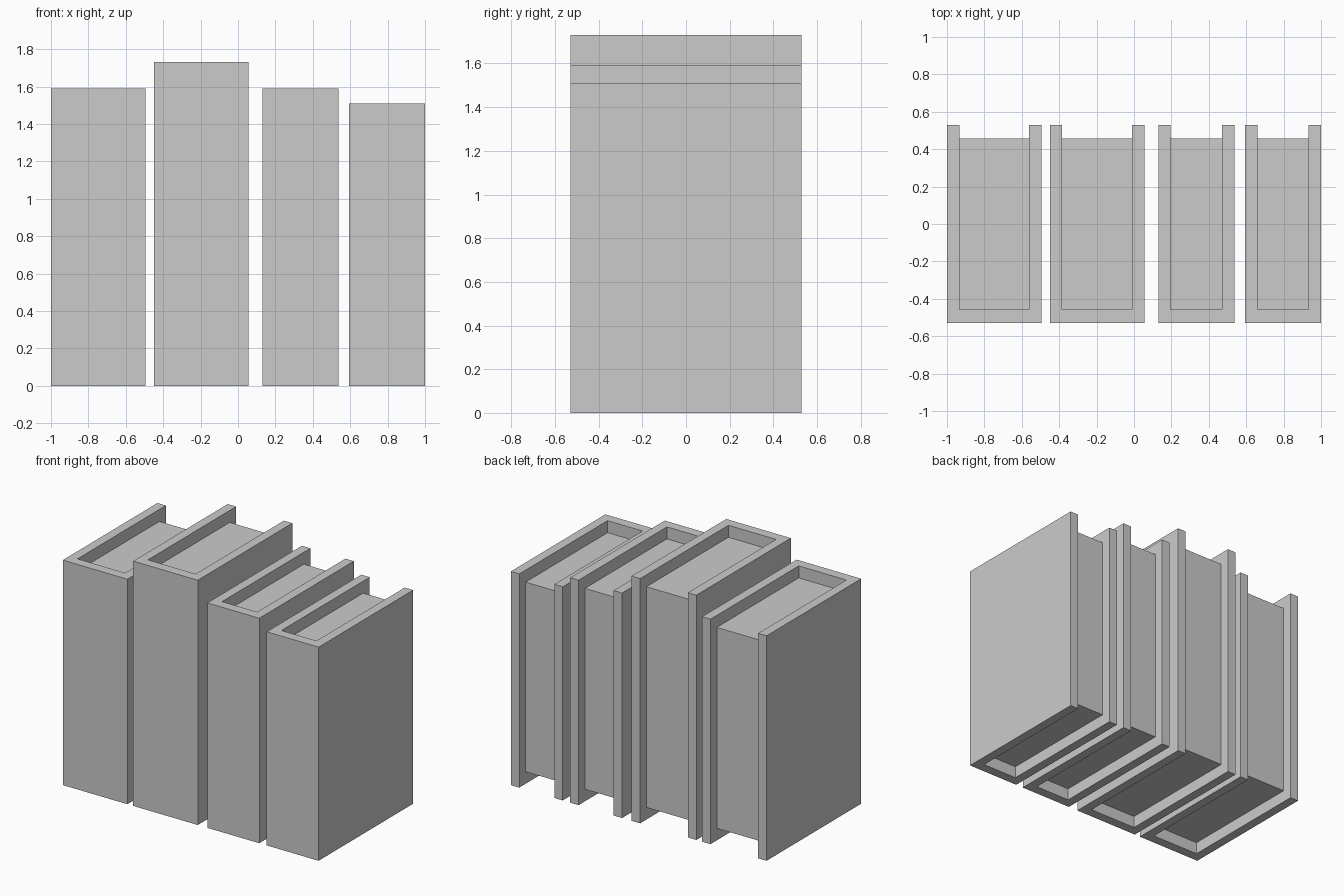
import bpy, bmesh

if "Cube" in bpy.data.objects:
    bpy.data.objects.remove(bpy.data.objects["Cube"])

T = 0.066        # cover thickness
D = 0.528        # half depth of a cover
PAGE_Y = 0.457   # back edge of the pages
INSET = 0.085    # page recess at top and bottom


def prism(name, outline, z0, z1):
    """Extrude a flat outline straight up."""
    bm = bmesh.new()
    face = bm.faces.new([bm.verts.new((x, y, z0)) for x, y in outline])
    ext = bmesh.ops.extrude_face_region(bm, geom=[face])
    verts = [g for g in ext["geom"] if isinstance(g, bmesh.types.BMVert)]
    bmesh.ops.translate(bm, verts=verts, vec=(0, 0, z1 - z0))
    bmesh.ops.recalc_face_normals(bm, faces=bm.faces)
    mesh = bpy.data.meshes.new(name)
    bm.to_mesh(mesh)
    bm.free()
    obj = bpy.data.objects.new(name, mesh)
    bpy.context.collection.objects.link(obj)
    return obj


def book(i, x0, x1, h):
    a, b = x0 + T, x1 - T
    # U-shaped cover: spine at the front, boards on both sides
    prism(f"book_cover_{i}", [(x0, -D), (x1, -D), (x1, D), (b, D), (b, -D + T + 0.004),
                              (a, -D + T + 0.004), (a, D), (x0, D)], 0, h)
    # page block, recessed at top, bottom and back
    prism(f"book_pages_{i}", [(a, -D + T + 0.004), (b, -D + T + 0.004),
                              (b, PAGE_Y), (a, PAGE_Y)], INSET, h - INSET)


# row of books: left x, right x, height
for i, dims in enumerate([(-1.0, -0.495, 1.59), (-0.45, 0.055, 1.73),
                          (0.13, 0.536, 1.59), (0.594, 1.0, 1.51)], 1):
    book(i, *dims)
